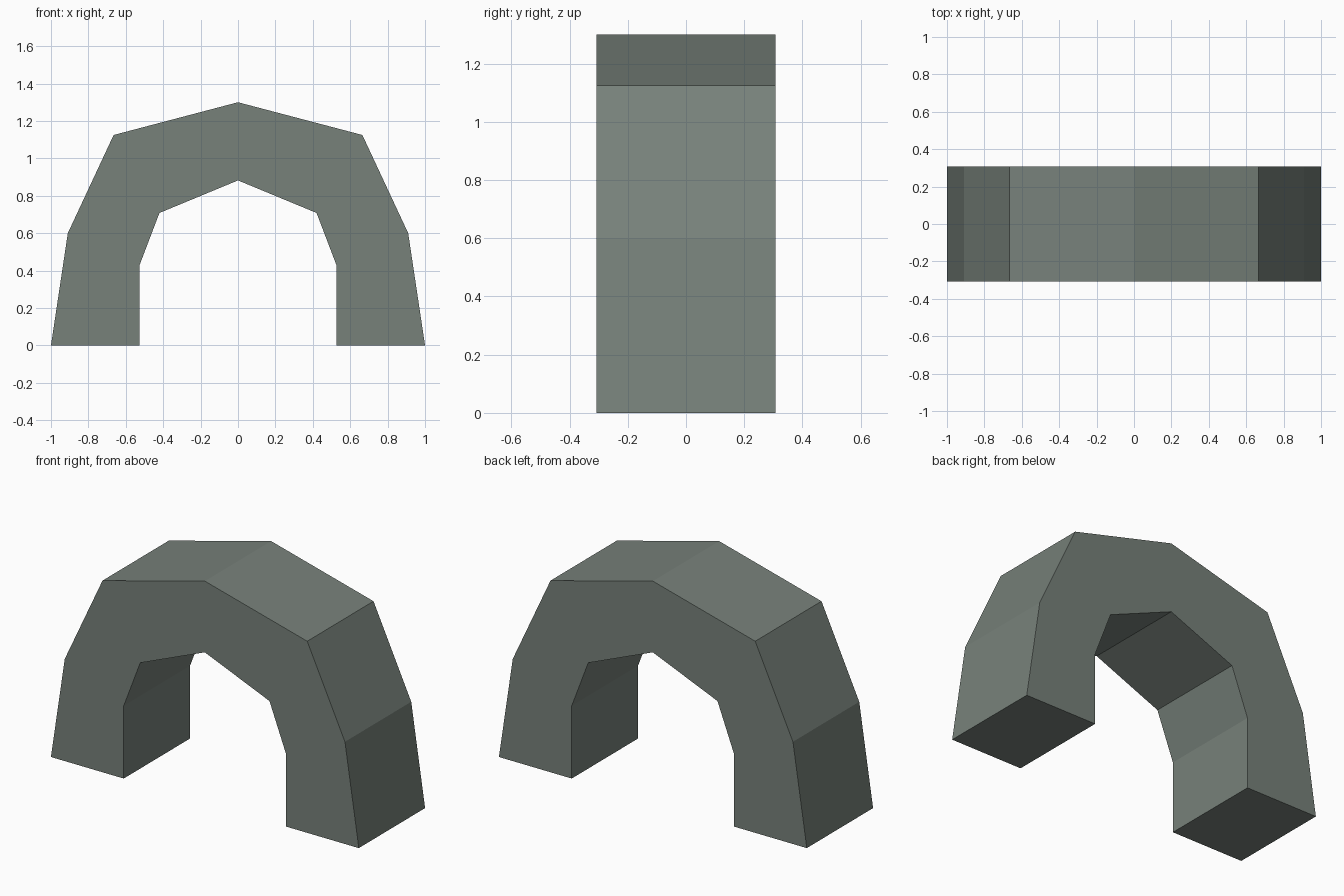
import bpy
import bmesh

cube = bpy.data.objects.get("Cube")
if cube:
    bpy.data.objects.remove(cube, do_unlink=True)

DEPTH = 0.615

# Half profiles (x, z) from the foot to the crown
outer = [(1.0, 0.0), (0.91, 0.6), (0.665, 1.125), (0.0, 1.3)]
inner = [(0.527, 0.0), (0.527, 0.427), (0.42, 0.708), (0.0, 0.882)]

# Stone colour
stone = bpy.data.materials.new("grey_green_stone")
stone.use_nodes = True
colour = (0.185, 0.22, 0.195, 1.0)
stone.diffuse_color = colour
bsdf = stone.node_tree.nodes["Principled BSDF"]
bsdf.inputs["Base Color"].default_value = colour
bsdf.inputs["Roughness"].default_value = 0.9


def full_curve(half):
    """Mirror a half profile across x = 0, sharing the crown point."""
    return half + [(-x, z) for x, z in reversed(half[:-1])]


# Arch: strip of quads between both curves, extruded front to back
bm = bmesh.new()
rows = [[bm.verts.new((x, -DEPTH / 2, z)) for x, z in full_curve(h)]
        for h in (outer, inner)]
top, under = rows
for i in range(len(top) - 1):
    bm.faces.new((top[i], top[i + 1], under[i + 1], under[i]))
result = bmesh.ops.extrude_face_region(bm, geom=bm.faces[:], use_keep_orig=True)
back = [g for g in result["geom"] if isinstance(g, bmesh.types.BMVert)]
bmesh.ops.translate(bm, verts=back, vec=(0, DEPTH, 0))
bmesh.ops.recalc_face_normals(bm, faces=bm.faces[:])

mesh = bpy.data.meshes.new("arch")
bm.to_mesh(mesh)
bm.free()
mesh.materials.append(stone)
arch = bpy.data.objects.new("arch", mesh)
bpy.context.collection.objects.link(arch)
